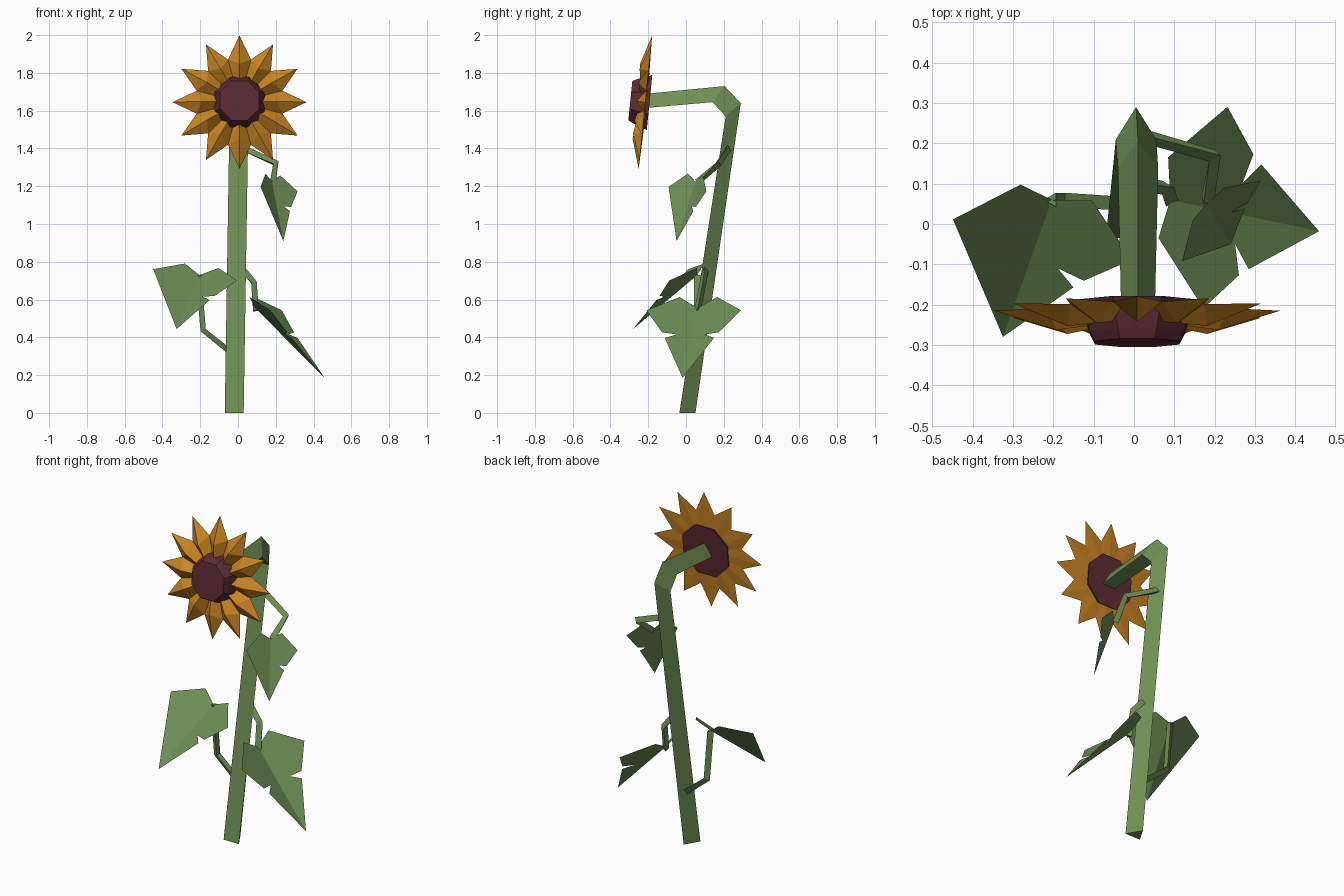
import bpy
from math import sin, cos, pi
from mathutils import Vector as V

if "Cube" in bpy.data.objects:
    bpy.data.objects.remove(bpy.data.objects["Cube"])


def material(name, rgb):
    m = bpy.data.materials.new(name)
    m.diffuse_color = (*rgb, 1)
    m.use_nodes = True
    m.node_tree.nodes["Principled BSDF"].inputs["Base Color"].default_value = m.diffuse_color
    return m


GREEN = material("green", (0.16, 0.28, 0.09))
LEAF = material("leaf_green", (0.15, 0.27, 0.09))
ORANGE = material("orange", (0.58, 0.23, 0.015))
MAROON = material("maroon", (0.11, 0.025, 0.035))


def make(name, verts, faces, mat):
    me = bpy.data.meshes.new(name)
    me.from_pydata([tuple(v) for v in verts], [], faces)
    me.materials.append(mat)
    ob = bpy.data.objects.new(name, me)
    bpy.context.collection.objects.link(ob)
    return ob


def loft(name, rings, mat):
    """Join equal-sized rings with quads and cap both ends."""
    n = len(rings[0])
    faces = [tuple(range(n))[::-1]]
    for i in range(len(rings) - 1):
        for j in range(n):
            k = (j + 1) % n
            faces.append((i*n + j, i*n + k, i*n + n + k, i*n + n + j))
    faces.append(tuple(range((len(rings) - 1) * n, len(rings) * n)))
    return make(name, [v for r in rings for v in r], faces, mat)


# Three-sided stem: flat inner face, ridge along the outside of the bend
def stem_ring(x, w, yi, zi, ya, za):
    return [V((x - w, yi, zi)), V((x + w, yi, zi)), V((x, ya, za))]


loft("stem", [stem_ring(-.02, .05, -.035, 0, .05, 0),
              stem_ring(.005, .05, .21, 1.57, .29, 1.64),
              stem_ring(.01, .05, .14, 1.645, .205, 1.73),
              stem_ring(.01, .042, -.205, 1.615, -.205, 1.69)], GREEN)


# Thin three-sided leaf stalks
def stalk(name, pts, r=.02):
    pts = [V(p) for p in pts]
    rings = []
    for i, p in enumerate(pts):
        t = (pts[min(i + 1, len(pts) - 1)] - pts[max(i - 1, 0)]).normalized()
        a = t.cross(V((0, 1, 0))).normalized()
        b = t.cross(a)
        rings.append([p + r * (a*cos(q*2*pi/3) + b*sin(q*2*pi/3)) for q in range(3)])
    loft(name, rings, GREEN)


# Folded lobed leaf: (distance along midrib, sideways) for half the outline
HALF = [(-.1, .4), (.17, 1), (.43, .6), (.42, .3), (.5, .52)]
PLAIN = [(-.1, .4), (.17, 1)]


def leaf(name, base, tip, side, both):
    base, side = V(base), V(side)
    axis = V(tip) - base
    lift = axis.cross(side).normalized() * side.length * .28
    verts, faces = [base, V(tip)], []
    for sgn, outline in ((1, HALF), (-1, HALF if both else PLAIN)):
        start = len(verts)
        verts += [base + axis*t + side*s*sgn + lift*s for t, s in outline]
        f = [0] + list(range(start, len(verts))) + [1]
        faces.append(f if sgn < 0 else f[::-1])
    make(name, verts, faces, LEAF)


stalk("left_stalk", [(-.03, .05, .32), (-.18, .06, .44), (-.204, .06, .73)])
stalk("right_stalk", [(.02, .1, .76), (.08, .09, .69), (.09, .06, .54)])
stalk("upper_stalk", [(.02, .22, 1.40), (.2, .17, 1.32), (.18, .06, 1.22)])
leaf("left_leaf", (-.204, .06, .73), (-.325, -.28, .444), (.222, -.05, -.03), False)
leaf("right_leaf", (.09, .06, .556), (.459, -.018, .185), (.03, .25, 0), True)
leaf("upper_leaf", (.18, .05, 1.225), (.24, -.05, .91), (.098, .1, -.012), False)

# Flower head, tilted slightly upward
CENTRE, UP, OUT = V((.008, -.215, 1.645)), V((0, .1, .995)), V((0, -.995, .1))


def head(r, a, n):
    return CENTRE + V((1, 0, 0)) * r * sin(a) + UP * r * cos(a) + OUT * n


# Twelve ridged petals with a flat back
verts, faces, N = [head(0, 0, -.01)], [], 12
for i in range(N):
    a, h = i * 2 * pi / N, pi / N
    verts += [head(.1, a, .035), head(.2, a, .048), head(.355, a, 0),
              head(.1, a + h, .0), head(.235, a + h, 0)]
for i in range(N):
    ri, rm, tp, vi, vo = range(1 + 5*i, 6 + 5*i)
    p = 1 + 5 * ((i - 1) % N)
    pi_, po = p + 3, p + 4
    faces += [(ri, vi, vo, rm), (rm, vo, tp), (pi_, ri, rm, po), (po, rm, tp),
              (0, tp, vo), (0, po, tp)]
make("petals", verts, faces, ORANGE)

# Eight-sided seed disc
loft("seed_disc", [[head(r, (j + .5) * pi / 4, n) for j in range(8)]
                   for r, n in ((.16, -.022), (.145, .005), (.127, .055), (.113, .08))], MAROON)
